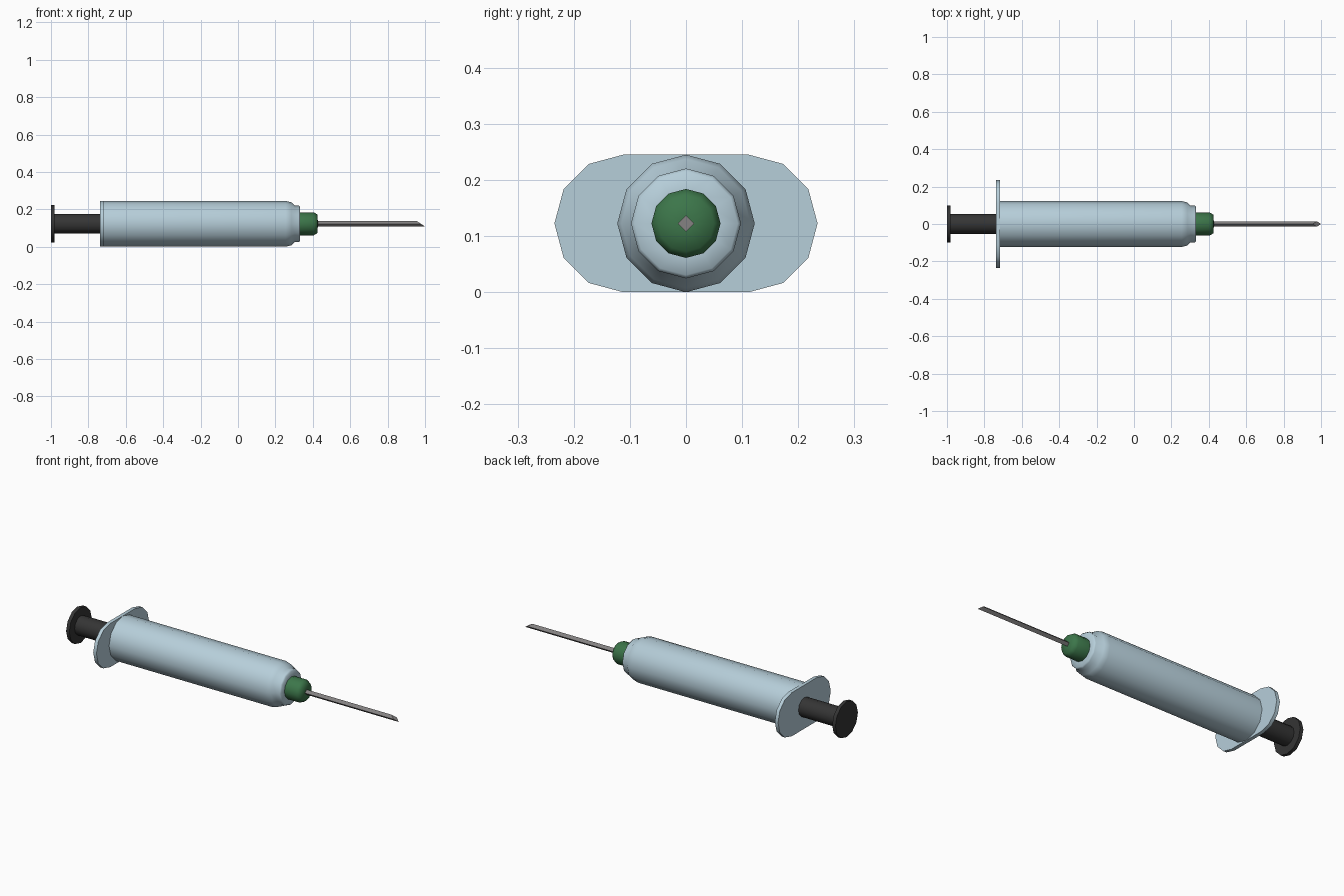
import bpy, bmesh, math

if "Cube" in bpy.data.objects:
    bpy.data.objects.remove(bpy.data.objects["Cube"])

CZ = 0.1225  # height of the syringe axis


def material(name, rgb):
    m = bpy.data.materials.new(name)
    m.diffuse_color = (*rgb, 1)
    m.use_nodes = True
    m.node_tree.nodes["Principled BSDF"].inputs["Base Color"].default_value = m.diffuse_color
    return m


pale_blue = material("pale blue plastic", (0.47, 0.62, 0.70))
green = material("green hub", (0.045, 0.18, 0.068))
black = material("black plunger", (0.035, 0.035, 0.035))
steel = material("grey steel", (0.23, 0.22, 0.22))


def finish(bm, name, mat, smooth):
    bmesh.ops.recalc_face_normals(bm, faces=bm.faces)
    me = bpy.data.meshes.new(name)
    bm.to_mesh(me)
    bm.free()
    ob = bpy.data.objects.new(name, me)
    bpy.context.collection.objects.link(ob)
    me.materials.append(mat)
    if smooth:
        bpy.ops.object.select_all(action='DESELECT')
        ob.select_set(True)
        bpy.context.view_layer.objects.active = ob
        bpy.ops.object.shade_smooth_by_angle(angle=math.radians(smooth))
    return ob


def lathe(name, profile, mat, sides=12, smooth=50):
    """Closed solid of (x, radius) rings around the syringe axis."""
    bm = bmesh.new()
    rings = []
    for x, r in profile:
        angles = [2 * math.pi * i / sides for i in range(sides)]
        rings.append([bm.verts.new((x, r * math.cos(a), CZ + r * math.sin(a))) for a in angles])
    for a, b in zip(rings, rings[1:]):
        for i in range(sides):
            j = (i + 1) % sides
            bm.faces.new((a[i], a[j], b[j], b[i]))
    bm.faces.new(rings[0])
    bm.faces.new(rings[-1])
    return finish(bm, name, mat, smooth)


# barrel with rounded shoulder and small front lip
lathe("barrel", [(-0.72, 0.1225), (0.255, 0.1225), (0.285, 0.115), (0.303, 0.098),
                 (0.325, 0.098), (0.332, 0.092), (0.332, 0.055)], pale_blue, smooth=60)

# needle hub
lathe("needle_hub", [(0.325, 0.0615), (0.405, 0.0615), (0.424, 0.05), (0.427, 0.012)],
      green, smooth=80)

# plunger rod and thumb disc
lathe("plunger_rod", [(-0.985, 0.053), (-0.73, 0.053)], black)
lathe("thumb_disc", [(-1.0, 0.1), (-0.98, 0.1)], black)

# finger flange: stadium outline, extruded along x
bm = bmesh.new()
outline = []
for side in (1, -1):
    for i in range(7):
        a = math.radians(-90 + 30 * i)
        outline.append((side * (0.112 + 0.1225 * math.cos(a)), CZ + side * 0.1225 * math.sin(a)))
face = bm.faces.new([bm.verts.new((-0.737, y, z)) for y, z in outline])
ext = bmesh.ops.extrude_face_region(bm, geom=[face])
bmesh.ops.translate(bm, vec=(0.02, 0, 0),
                    verts=[v for v in ext["geom"] if isinstance(v, bmesh.types.BMVert)])
finish(bm, "finger_flange", pale_blue, 40)

# needle: square tube with slanted tip
needle = lathe("needle", [(0.42, 0.0145), (0.978, 0.0145)], steel, sides=4, smooth=None)
for v in needle.data.vertices:
    if v.co.x > 0.9:
        v.co.x -= (v.co.z - CZ) / 0.0145 * 0.022
